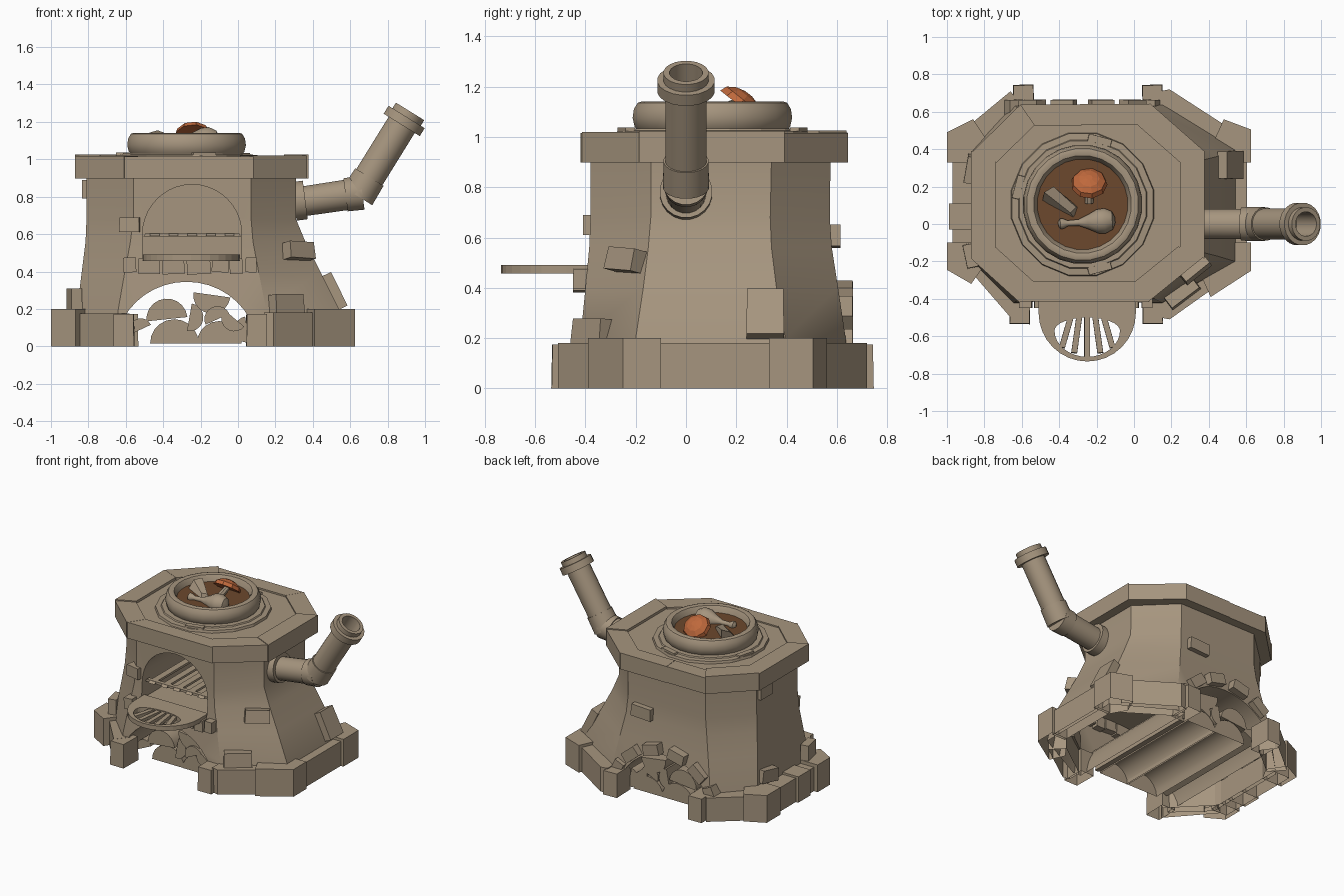
import bpy, bmesh, math, random
from mathutils import Vector, Matrix, Euler

random.seed(4)
cube = bpy.data.objects.get("Cube")
if cube:
    bpy.data.objects.remove(cube)


def material(name, color):
    m = bpy.data.materials.new(name)
    m.use_nodes = True
    m.diffuse_color = (*color, 1)
    m.node_tree.nodes["Principled BSDF"].inputs["Base Color"].default_value = (*color, 1)
    return m


STONE = material("tan stone", (0.38, 0.30, 0.21))
SOUP = material("brown soup", (0.15, 0.065, 0.026))
ORANGE = material("orange cap", (0.52, 0.14, 0.045))


def loft(name, rings, mat=STONE, matrix=None, smooth=False, cap=True, closed=True):
    """Skin a mesh through rings of equal point count; cap fills the first ring, closed joins ring ends."""
    bm = bmesh.new()
    rows = [[bm.verts.new(p) for p in ring] for ring in rings]
    n = len(rows[0])
    for a, b in zip(rows, rows[1:]):
        for i in range(n if closed else n - 1):
            j = (i + 1) % n
            bm.faces.new((a[i], a[j], b[j], b[i]))
    if cap:
        bm.faces.new(rows[0][::-1])
    bm.faces.new(rows[-1])
    bmesh.ops.recalc_face_normals(bm, faces=bm.faces)
    mesh = bpy.data.meshes.new(name)
    bm.to_mesh(mesh)
    bm.free()
    mesh.materials.append(mat)
    ob = bpy.data.objects.new(name, mesh)
    bpy.context.collection.objects.link(ob)
    if matrix:
        mesh.transform(matrix)
    if smooth:
        smooth_by_angle(ob)
    return ob


def smooth_by_angle(ob):
    bpy.ops.object.select_all(action='DESELECT')
    ob.select_set(True)
    bpy.context.view_layer.objects.active = ob
    bpy.ops.object.shade_smooth_by_angle(angle=math.radians(32))


def prism(name, poly, z0, z1, cap=True):
    return loft(name, [[(x, y, z) for x, y in poly] for z in (z0, z1)], cap=cap)


def lathe(name, profile, start, end=None, mat=STONE, n=20, smooth=True):
    """Profile of (radius, distance) spun about the axis start -> end."""
    start = Vector(start)
    axis = Vector(end) - start if end else Vector((0, 0, 1))
    m = Matrix.Translation(start) @ axis.to_track_quat('Z', 'Y').to_matrix().to_4x4()
    turn = [math.tau * (i + 0.5) / n for i in range(n)]
    rings = [[(r * math.cos(a), r * math.sin(a), t) for a in turn] for r, t in profile]
    return loft(name, rings, mat, m, smooth)


def brick(name, loc, size, rot=(0, 0, 0), cap=True):
    """Stone block, narrowed a little on its upper face."""
    x, y, z = (s / 2 for s in size)
    rings = [[(sx * x * k, sy * y * k, h) for sx, sy in ((-1, -1), (1, -1), (1, 1), (-1, 1))]
             for h, k in ((-z, 1), (z, 0.96))]
    e = Euler([math.radians(a) for a in rot]).to_matrix().to_4x4()
    return loft(name, rings, matrix=Matrix.Translation(loc) @ e, cap=cap)


def octagon(x0, x1, y0, y1, fx0, fx1, sy0, sy1):
    return [(fx0, y0), (fx1, y0), (x1, sy0), (x1, sy1), (fx1, y1), (fx0, y1), (x0, sy1), (x0, sy0)]


def arch(cx, cz, rx, rz, floor, y0, y1, name):
    pts = [(cx + rx * math.cos(math.pi * i / 20), cz + rz * math.sin(math.pi * i / 20)) for i in range(21)]
    pts += [(cx - rx, floor), (cx + rx, floor)]
    return loft(name, [[(x, y, z) for x, z in pts] for y in (y0, y1)])


# Flared body with oven cavity and fire tunnel
levels = [(0.01, octagon(-0.88, 0.57, -0.43, 0.65, -0.66, 0.17, -0.22, 0.42)),
          (0.2, octagon(-0.86, 0.54, -0.42, 0.635, -0.64, 0.15, -0.2, 0.395)),
          (0.4, octagon(-0.835, 0.44, -0.4, 0.605, -0.605, 0.11, -0.17, 0.36)),
          (0.56, octagon(-0.815, 0.36, -0.385, 0.58, -0.575, 0.08, -0.15, 0.34)),
          (0.68, octagon(-0.81, 0.31, -0.38, 0.572, -0.56, 0.07, -0.14, 0.335)),
          (0.92, octagon(-0.81, 0.31, -0.38, 0.575, -0.56, 0.07, -0.14, 0.34))]
body = loft("oven_body", [[(x, y, z) for x, y in o] for z, o in levels])
for cutter in (arch(-0.275, -0.02, 0.38, 0.365, -0.1, -0.8, 0.9, "tunnel_cutter"),
               arch(-0.245, 0.6, 0.265, 0.265, 0.47, -0.8, 0.4, "cavity_cutter")):
    cutter.hide_render = True
    mod = body.modifiers.new("cut", 'BOOLEAN')
    mod.object, mod.operation, mod.solver = cutter, 'DIFFERENCE', 'EXACT'
    bpy.context.view_layer.objects.active = body
    bpy.ops.object.modifier_apply(modifier=mod.name)
    bpy.data.objects.remove(cutter)
bm = bmesh.new()
bm.from_mesh(body.data)
under = [f for f in bm.faces if f.normal.z < -0.9 and f.calc_center_median().z < 0.02]
bmesh.ops.delete(bm, geom=under, context='FACES')
bm.to_mesh(body.data)
bm.free()
smooth_by_angle(body)

# Grate inside the oven
for i in range(5):
    brick("grate_bar", (-0.445 + 0.1 * i, 0.01, 0.597), (0.05, 0.76, 0.015))
for y in (-0.34, 0.38):
    brick("grate_rail", (-0.245, y, 0.597), (0.52, 0.03, 0.017))

# Top slab: ring of blocks round a flat centre
outer = [Vector(p) for p in octagon(-0.87, 0.375, -0.42, 0.645, -0.61, 0.085, -0.185, 0.39)]
mid = Vector((-0.25, 0.11))
inner = [mid + (p - mid) * 0.79 for p in outer]
prism("slab_centre", [mid + (p - mid) * 0.9 for p in outer], 0.9, 1.006)
for i in range(8):
    j = (i + 1) % 8
    cuts = (0, 0.54, 1) if i % 4 == 0 else (0, 1)
    for a, b in zip(cuts, cuts[1:]):
        quad = [outer[i].lerp(outer[j], a), outer[i].lerp(outer[j], b),
                inner[i].lerp(inner[j], b), inner[i].lerp(inner[j], a)]
        grow = random.uniform(0.985, 1.005)
        prism("slab_block", [mid + (p - mid) * grow for p in quad], 0.898, random.uniform(1.014, 1.027))

# Base course: beams, corner blocks and end blocks beside the tunnels, open underneath
for name, poly, top in (
        ("base_front_left", [(-0.66, -0.5), (-0.92, -0.2), (-0.83, -0.14), (-0.58, -0.4)], 0.175),
        ("base_back_left", [(-0.66, 0.71), (-0.89, 0.52), (-0.8, 0.42), (-0.58, 0.6)], 0.175),
        ("base_front_right", [(0.14, -0.5), (0.19, -0.51), (0.5, -0.29), (0.42, -0.2), (0.14, -0.4)], 0.18),
        ("base_back_right", [(0.14, 0.71), (0.19, 0.72), (0.53, 0.5), (0.45, 0.4), (0.14, 0.6)], 0.18),
        ("base_right", [(0.605, -0.12), (0.605, 0.35), (0.5, 0.35), (0.5, -0.12)], 0.18),
        ("base_left", [(-0.97, -0.2), (-0.97, 0.45), (-0.84, 0.45), (-0.84, -0.2)], 0.175),
        ("base_left_middle", [(-0.99, -0.03), (-0.99, 0.11), (-0.84, 0.11), (-0.84, -0.03)], 0.19),
        ("corner_right_front", [(0.626, -0.1), (0.626, -0.25), (0.41, -0.39), (0.36, -0.28), (0.5, -0.1)], 0.2),
        ("corner_right_back", [(0.626, 0.33), (0.626, 0.505), (0.48, 0.56), (0.43, 0.45), (0.5, 0.33)], 0.2),
        ("corner_left_front", [(-1, -0.1), (-1, -0.245), (-0.87, -0.32), (-0.8, -0.22), (-0.84, -0.1)], 0.2),
        ("corner_left_back", [(-1, 0.33), (-1, 0.49), (-0.86, 0.56), (-0.78, 0.44), (-0.84, 0.33)], 0.2)):
    prism(name, poly, 0, top, cap=False)
for x, y in ((-0.61, -0.45), (0.1, -0.45), (-0.59, 0.66), (0.1, 0.66)):
    brick("tunnel_end_block", (x, y, 0.087), (0.11, 0.17, 0.174), (0, 0, random.uniform(-3, 3)), cap=False)

# Loose bricks standing out of the walls
for loc, size, rot in (
        ((-0.575, -0.365, 0.65), (0.11, 0.07, 0.08), (0, 0, -12)),
        ((0.325, -0.24, 0.51), (0.17, 0.07, 0.09), (-12, 3, 39)),
        ((0.25, -0.36, 0.225), (0.19, 0.1, 0.1), (-5, 0, 37)),
        ((0.515, 0.315, 0.295), (0.06, 0.15, 0.2), (0, -26, 0)),
        ((-0.875, -0.17, 0.255), (0.06, 0.13, 0.11), (0, 0, 12)),
        ((-0.86, 0.29, 0.245), (0.08, 0.15, 0.09), (8, 0, -10)),
        ((-0.81, 0.25, 0.84), (0.05, 0.14, 0.1), (0, 0, 0)),
        ((-0.06, 0.585, 0.605), (0.16, 0.06, 0.085), (0, -3, 0))):
    brick("wall_brick", loc, size, rot)

# Sill stones below the oven mouth
for x, w in ((-0.58, 0.07), (-0.475, 0.12), (-0.345, 0.12), (-0.21, 0.13), (-0.095, 0.09), (-0.01, 0.07), (0.07, 0.06)):
    brick("sill_stone", (x, -0.4, 0.423 + random.uniform(-0.008, 0.015)), (w, 0.1, 0.08), (0, random.uniform(-4, 4), 0))

# Arch stones over the rear tunnel mouth
for deg in (25, 50, 76, 104, 130, 155):
    a = math.radians(deg)
    brick("rear_arch_stone", (-0.275 + 0.42 * math.cos(a), 0.62, 0.39 * math.sin(a)),
          (0.13, 0.09, 0.075), (0, 90 - deg, 0))

# Fold-down oven door with a barred opening
cx, cy, hole_y = -0.25, -0.475, -0.57
arc = [math.pi * i / 16 for i in range(17)]
rim = [(cx - 0.26 * math.cos(a), cy - 0.26 * math.sin(a)) for a in arc]
rim += [(cx + 0.175 * math.cos(a), hole_y - 0.14 * math.sin(a)) for a in arc]
prism("door_rim", rim, 0.457, 0.49)
hinge = [(cx + 0.175 * math.cos(a), hole_y + 0.07 * math.sin(a)) for a in arc]
hinge += [(cx - 0.26, cy), (cx - 0.26, -0.36), (cx + 0.26, -0.36), (cx + 0.26, cy)]
prism("door_hinge_side", hinge, 0.457, 0.49)
for i in range(-2, 3):
    brick("door_bar", (cx + 0.056 * i, hole_y - 0.03 + 0.01 * abs(i), 0.473),
          (0.032, 0.24 - 0.035 * abs(i), 0.022), (0, 0, 8 * i))

# Split firewood running through the tunnel; the floor row is open underneath
for x, z, r, turn in ((-0.34, 0.015, 0.13, 0), (-0.1, 0.015, 0.12, 0), (-0.52, 0.09, 0.06, 25), (-0.38, 0.145, 0.11, 6),
                      (-0.26, 0.155, 0.075, -100), (-0.14, 0.275, 0.1, 172), (-0.11, 0.145, 0.07, 25),
                      (-0.02, 0.15, 0.07, 140), (0.05, 0.09, 0.07, 100)):
    t = math.radians(turn)
    half = [(x + r * math.cos(t + math.pi * i / 10), z + r * math.sin(t + math.pi * i / 10)) for i in range(11)]
    loft("split_log", [[(px, y, pz) for px, pz in half]
                       for y in (-0.37 + random.uniform(0, 0.05), 0.58)], smooth=True, closed=turn != 0)

# Chimney pipe
bend, tip = Vector((0.65, 0, 0.82)), Vector((0.92, 0, 1.256))
lathe("pipe_wall_flange", [(0.105, 0), (0.105, 0.06)], (0.3, 0, 0.775), bend)
lathe("pipe_lower", [(0.08, 0), (0.083, 0.36)], (0.28, 0, 0.765), bend)
lathe("pipe_elbow_lower", [(0.09, 0), (0.093, 0.09)], (0.575, 0, 0.81), bend)
lathe("pipe_elbow_upper", [(0.093, -0.02), (0.09, 0.1)], bend, tip)
length = (tip - bend).length
lathe("pipe_upper", [(0.083, 0), (0.083, length - 0.085), (0.115, length - 0.085), (0.115, length - 0.035),
                     (0.09, length - 0.035), (0.09, length), (0.066, length), (0.066, length - 0.2)], bend, tip)

# Cooking pot on its ring
pot = (-0.275, 0.105)
lathe("hot_plate_ring", [(0.39, 0), (0.385, 0.02), (0.35, 0.022), (0.345, 0.03)], (*pot, 1.003), n=16, smooth=False)
for deg in (75, 165, 285):
    a = math.radians(deg)
    brick("plate_stop", (pot[0] + 0.355 * math.cos(a), pot[1] + 0.355 * math.sin(a), 1.025),
          (0.04, 0.13, 0.025), (0, 0, deg))
lathe("pot", [(0.29, 0), (0.312, 0.025), (0.32, 0.06), (0.315, 0.095), (0.3, 0.12), (0.285, 0.125),
              (0.262, 0.12), (0.25, 0.1), (0.238, 0.06)], (*pot, 1.016), n=24)
lathe("soup", [(0.243, 0), (0.243, 0.012)], (*pot, 1.081), mat=SOUP, n=24)

# Mushroom, drumstick and bread wedge in the soup
lathe("mushroom_cap", [(0.05, 0.005), (0.098, 0), (0.088, 0.028), (0.055, 0.05), (0.018, 0.06)],
      (-0.24, 0.212, 1.125), (-0.24, 0.272, 1.201), ORANGE, n=9, smooth=False)
lathe("mushroom_stem", [(0.025, 0), (0.02, 0.11)], (-0.24, 0.115, 1.09), (-0.24, 0.212, 1.125), n=8)
lathe("drumstick", [(0.012, 0), (0.03, 0.012), (0.027, 0.03), (0.016, 0.05), (0.018, 0.11), (0.04, 0.16),
                    (0.066, 0.21), (0.07, 0.25), (0.05, 0.29), (0.015, 0.305)],
      (-0.405, 0.0, 1.1), (-0.11, 0.02, 1.105), n=12)
loft("bread_wedge", [[(-0.49, 0.12, 1.085), (-0.32, 0.03, 1.085), (-0.3, 0.09, 1.085), (-0.43, 0.2, 1.085)],
                     [(-0.48, 0.17, 1.14), (-0.34, 0.06, 1.12), (-0.31, 0.09, 1.11), (-0.43, 0.2, 1.155)]])
